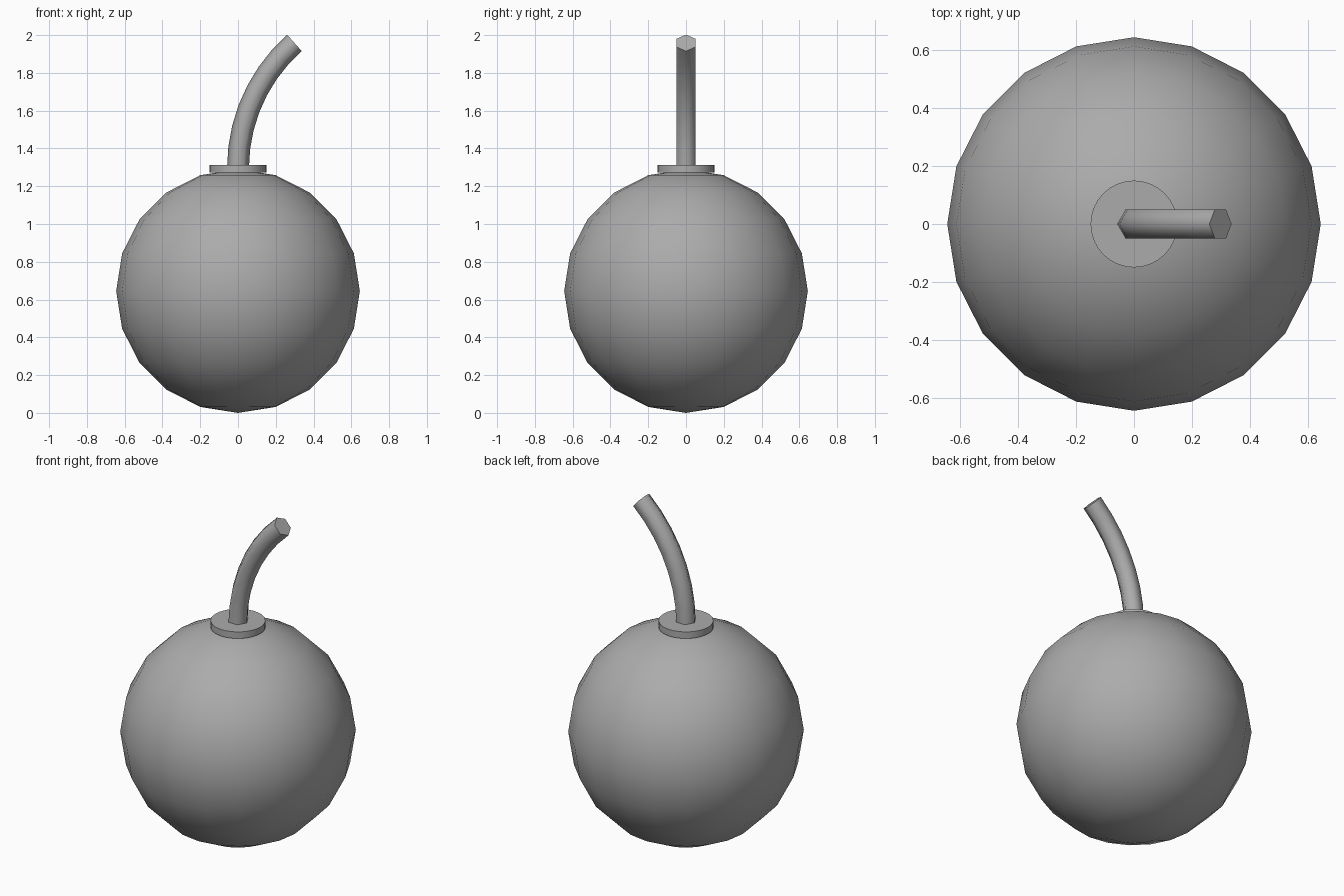
import bpy, bmesh, math
from mathutils import Vector

if "Cube" in bpy.data.objects:
    bpy.data.objects.remove(bpy.data.objects["Cube"])

R = 0.645  # body radius

dark = bpy.data.materials.new("dark_grey")
dark.diffuse_color = (0.41, 0.41, 0.41, 1)
dark.use_nodes = True
dark.node_tree.nodes["Principled BSDF"].inputs["Base Color"].default_value = dark.diffuse_color


def finish(obj, name, degrees):
    obj.name = name
    obj.data.materials.append(dark)
    bpy.ops.object.select_all(action='DESELECT')
    obj.select_set(True)
    bpy.context.view_layer.objects.active = obj
    bpy.ops.object.shade_smooth_by_angle(angle=math.radians(degrees))


# Round body
bpy.ops.mesh.primitive_uv_sphere_add(segments=20, ring_count=10, radius=R, location=(0, 0, R))
finish(bpy.context.object, "round_body", 40)

# Flat collar around the fuse
bpy.ops.mesh.primitive_cylinder_add(vertices=32, radius=0.15, depth=0.04, location=(0, 0, 1.292))
finish(bpy.context.object, "collar", 40)

# Curved fuse: hexagon swept along a circular arc in the XZ plane
BASE_Z, BEND, ARC_R, STEPS, SIDES, FUSE_R = 1.296, math.radians(48.5), 0.885, 7, 6, 0.058
bm = bmesh.new()
rings = []
for i in range(STEPS + 1):
    t = BEND * i / STEPS
    centre = Vector((ARC_R * (1 - math.cos(t)), 0, BASE_Z + ARC_R * math.sin(t)))
    across = Vector((math.cos(t), 0, -math.sin(t)))
    ring = []
    for k in range(SIDES):
        a = math.tau * k / SIDES
        ring.append(bm.verts.new(centre + FUSE_R * (math.cos(a) * across + math.sin(a) * Vector((0, 1, 0)))))
    rings.append(ring)
for low, high in zip(rings, rings[1:]):
    for k in range(SIDES):
        n = (k + 1) % SIDES
        bm.faces.new((low[k], low[n], high[n], high[k]))
bm.faces.new(rings[0][::-1])
bm.faces.new(rings[-1])
bmesh.ops.recalc_face_normals(bm, faces=bm.faces)
mesh = bpy.data.meshes.new("fuse")
bm.to_mesh(mesh)
bm.free()
fuse = bpy.data.objects.new("fuse", mesh)
bpy.context.collection.objects.link(fuse)
finish(fuse, "fuse", 70)
